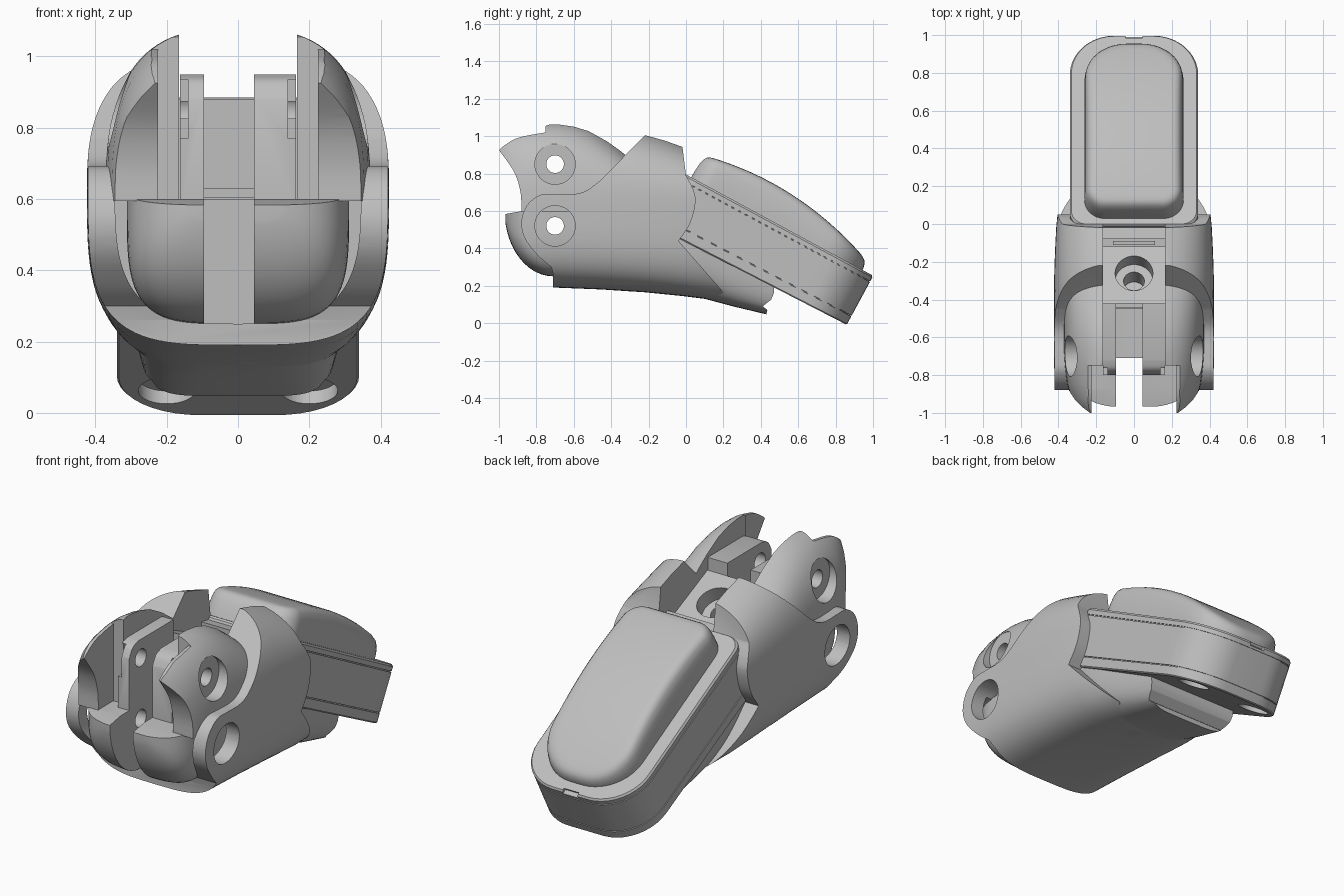
import bpy, bmesh, math
from mathutils import Vector

if "Cube" in bpy.data.objects:
    bpy.data.objects.remove(bpy.data.objects["Cube"])

grey = bpy.data.materials.new("mid_grey")
grey.diffuse_color = (0.52, 0.52, 0.52, 1)
grey.use_nodes = True
grey.node_tree.nodes["Principled BSDF"].inputs["Base Color"].default_value = grey.diffuse_color


def make(name, bm):
    bmesh.ops.recalc_face_normals(bm, faces=bm.faces)
    me = bpy.data.meshes.new(name)
    bm.to_mesh(me)
    bm.free()
    me.materials.append(grey)
    ob = bpy.data.objects.new(name, me)
    bpy.context.collection.objects.link(ob)
    return ob


def loft(name, rings, strip_cap=False):
    """Skin a list of equal-length closed rings and cap both ends."""
    bm = bmesh.new()
    vs = [[bm.verts.new(p) for p in r] for r in rings]
    n = len(vs[0])
    for a, b in zip(vs, vs[1:]):
        for i in range(n):
            bm.faces.new((a[i], a[(i + 1) % n], b[(i + 1) % n], b[i]))
    bm.faces.new(vs[0])
    t = vs[-1]
    if strip_cap:  # crossing strips for a curved pad outline
        for i in range(11, 43):
            bm.faces.new((t[i], t[i + 1], t[(20 - i) % n], t[(21 - i) % n]))
    else:
        bm.faces.new(t)
    return make(name, bm)


def prism(name, yz, x0, x1):
    return loft(name, [[(x, y, z) for y, z in yz] for x in (x0, x1)])


def box(name, x0, x1, y0, y1, z0, z1):
    return prism(name, [(y0, z0), (y1, z0), (y1, z1), (y0, z1)], x0, x1)


def cyl(name, a, b, r, n=40):
    """Cylinder between two points."""
    a, b = Vector(a), Vector(b)
    q = (b - a).to_track_quat('Z', 'Y')
    ring = [q @ Vector((r * math.cos(2 * math.pi * i / n), r * math.sin(2 * math.pi * i / n), 0)) for i in range(n)]
    return loft(name, [[p + c for p in ring] for c in (a, b)])


def oval(y, hw, zc, h, e=2.4, hb=None, eb=None, n=96):
    """Superellipse cross-section at depth y; hb, eb are the lower height and exponent."""
    out = []
    for i in range(n):
        c, s = math.cos(2 * math.pi * i / n), math.sin(2 * math.pi * i / n)
        k, f = (h, e) if s > 0 else (hb or h, eb or e)
        out.append((hw * math.copysign(abs(c) ** (2 / f), c), y, zc + k * math.copysign(abs(s) ** (2 / f), s)))
    return out


def spline(pts, k=6):
    """Smooth open curve through the points."""
    p = [Vector(q) for q in [pts[0]] + pts + [pts[-1]]]
    out = []
    for a, b, c, d in zip(p, p[1:], p[2:], p[3:]):
        for i in range(k):
            t = i / k
            out.append(tuple(0.5 * (2 * b + (c - a) * t + (2 * a - 5 * b + 4 * c - d) * t * t
                                    + (3 * b - a - 3 * c + d) * t ** 3)))
    return out + [tuple(pts[-1])]


def boolean(ob, cutter, op='DIFFERENCE'):
    m = ob.modifiers.new("cut", 'BOOLEAN')
    m.operation, m.object, m.solver = op, cutter, 'EXACT'
    dg = bpy.context.evaluated_depsgraph_get()
    me = bpy.data.meshes.new_from_object(ob.evaluated_get(dg))
    ob.modifiers.clear()
    ob.data = me
    bpy.data.objects.remove(cutter)


def bore(ob, seat):
    """Two cross pin holes with wide seats outside |x| = seat."""
    for z in (0.85, 0.52):
        boolean(ob, cyl("pin_cutter", (-0.6, -0.7, z), (0.6, -0.7, z), 0.047))
        if seat:
            for s in (-1, 1):
                boolean(ob, cyl("seat_cutter", (s * seat, -0.7, z), (s * 0.6, -0.7, z), 0.108))


def slot(ob):
    boolean(ob, box("slot_cutter", -0.095, 0.045, -1.2, -0.42, 0, 1.2))


# Outer shell: oval body with a flatter underside, trimmed by its side outline
shell = loft("shell", [oval(y, hw, .63, h, 2.55, hb, 3.6) for y, hw, h, hb in (
    (-.95, .42, .44, .44), (-.7, .423, .44, .44), (-.45, .424, .44, .45), (-.3, .423, .42, .46),
    (-.22, .421, .396, .465), (-.12, .417, .362, .475), (-.02, .412, .325, .485),
    (.06, .404, .29, .495), (.25, .365, .25, .52))])
outline = [(-.71, .08), (-.71, .26)]
outline += spline([(-.72, .30), (-.79, .36), (-.86, .45), (-.88, .54), (-.85, .63), (-.78, .685),
                   (-.70, .69), (-.60, .69), (-.53, .71), (-.45, .77)])
outline += [(-.22, 1.005), (-.02, .95)]
outline += spline([(0, .79), (.04, .71), (.05, .64), (.02, .53), (-.04, .44)])
outline += [(.20, .165), (.10, .08)]
boolean(shell, prism("shell_outline", outline, -.6, .6), 'INTERSECT')
boolean(shell, loft("cavity", [oval(y, .345, .63, .38, 2.6, .38, 3.2) for y in (-1.1, -.45)]))
boolean(shell, box("top_slot", -.165, .165, -1.2, .2, .6, 1.3))
bore(shell, .30)

# Upper pair of curved claws
claws = loft("upper_claws", [oval(y, hw, .6, h * .98, 2.8) for y, hw, h in (
    (-1.005, .275, .46), (-.97, .305, .463), (-.93, .33, .47), (-.85, .354, .48), (-.75, .367, .49),
    (-.68, .371, .49), (-.6, .372, .478), (-.52, .372, .452), (-.42, .372, .393), (-.35, .37, .34), (-.28, .365, .28))])
side = spline([(-.88, .595), (-.885, .7), (-.92, .81), (-1.0, .925)])
side += spline([(-.985, .94), (-.9, .99), (-.75, 1.02)])
side += spline([(-.75, 1.055), (-.68, 1.07), (-.55, 1.045), (-.42, .98), (-.28, .88)]) + [(-.28, .595)]
boolean(claws, prism("claw_outline", side, -.6, .6), 'INTERSECT')
boolean(claws, box("claw_gap", -.165, .165, -1.2, 0, 0, 1.3))
boolean(claws, box("claw_relief", -.225, .225, -1.2, -.75, .4, 1.3))
bore(claws, .30)

# Lower rounded knuckles, split by the centre slot
rings = []
for i in range(13):
    t = .985 * math.sin(math.pi / 2 * (1 - i / 12))
    rings.append(oval(-.71 - .26 * t, .312 * (1 - t ** 3.2) ** (1 / 3.2), .6, .35 * (1 - t ** 2) ** .5, 4))
knuckles = loft("lower_knuckles", rings + [oval(-.42, .312, .6, .35, 4)])
boolean(knuckles, prism("knuckle_outline", [(-1.1, 0), (-.42, 0), (-.42, .6), (-.87, .6), (-1.1, .56)], -.5, .5), 'INTERSECT')
slot(knuckles)
bore(knuckles, 0)

# Hinge plates beside the centre slot
plates = prism("hinge_plates", [(-.8, .57), (-.42, .57), (-.42, .95)]
               + spline([(-.72, .95), (-.77, .93), (-.8, .88)]), -.163, .163)
slot(plates)
for s in (-1, 1):
    boolean(plates, box("step_cutter", s * .14, s * .3, -.9, -.74, .77, .935))
bore(plates, 0)

# Centre block with a tilted stepped bore, and the clip behind it
ang = math.radians(28.4)
U = Vector((0, math.cos(ang), -math.sin(ang)))
N = Vector((0, math.sin(ang), math.cos(ang)))
A = Vector((0, 0, .79))
block = prism("centre_block", [(-.42, .28), (-.42, .88), (-.12, .745), (-.12, .68), (-.08, .68),
                               (-.08, .79), (.02, .77), (.02, .28)], -.165, .165)
c = Vector((0, -.26, .81))
boolean(block, cyl("bore_cutter", c - N * .09, c + N * .2, .1))
boolean(block, cyl("screw_cutter", c - N * .2, c + N * .2, .055))
box("cross_bar", -.095, .045, -.445, -.41, .605, .63)
box("clip_bar", -.11, .11, -.11, -.09, .68, .755)

# Tongue under the shell, tapering to the back up against the plate
tongue = loft("tongue", [oval(y, hw, .5, .2, e, hb) for y, hw, hb, e in (
    (-.3, .26, .315, 2.6), (-.1, .33, .345, 3), (.1, .325, .37, 3.6), (.25, .305, .41, 4.5), (.48, .28, .465, 6))])
side = [(-.3, .1), (.1, .08), (.425, .03), (.435, .07), (.41, .09), (.455, .125),
        (.47, .16), (.47, .215), (-.1, .5), (-.3, .5)]
boolean(tongue, prism("tongue_outline", side, -.6, .6), 'INTERSECT')


def pad_outline(hw, u0, u1, rn, rf, height):
    """Rounded plan outline in the tilted frame, height given as a function of u."""
    pts = []
    for cx, cu, r, a0 in ((hw - rf, u1 - rf, rf, 0), (-hw + rf, u1 - rf, rf, 90),
                          (-hw + rn, u0 + rn, rn, 180), (hw - rn, u0 + rn, rn, 270)):
        for i in range(11):
            a = math.radians(a0 + 9 * i)
            pts.append((cx + r * math.cos(a), cu + r * math.sin(a)))
        if a0 in (90, 270):  # subdivide the long sides
            ua, ub = (u1 - rf, u0 + rn) if a0 == 90 else (u0 + rn, u1 - rf)
            pts += [(math.copysign(hw, pts[-1][0]), ua + (ub - ua) * i / 12) for i in range(1, 12)]
    return [Vector((x, 0, 0)) + A + U * u + N * height(u) for x, u in pts]


# Long tilted foot plate with two fine seams, slightly thicker towards the shell
steps = [(-.294, .006), (-.288, 0), (-.243, 0), (-.2425, .006), (-.2385, .006), (-.238, 0),
         (-.034, 0), (-.0335, .005), (-.0295, .005), (-.029, 0), (-.006, 0), (.004, .008)]
plate = loft("foot_plate", [pad_outline(.34 - i, i - .01, 1.136 - i, .08, .235 - i,
                                        lambda u, h=h: h * (1.08 - .07 * u)) for h, i in steps])
for s in (-1, 1):
    p = A + U * .98 + Vector((s * .2, 0, 0))
    boolean(plate, cyl("recess_cutter", p - N * .4, p - N * .255, .08))
p = A + U * 1.133
boolean(plate, cyl("notch_cutter", p - Vector((.045, 0, 0)), p + Vector((.045, 0, 0)), .022, 4))

# Domed cushion on the plate
cushion = [(-.05, 0), (.3, 0), (.66, .006), (.86, .016), (.95, .03), (.988, .047), (1, .07)]
loft("cushion", [pad_outline(.262 - i, .03 + i * .8, 1.07 - i, .11 - i, .225 - i * .8,
                             lambda u, t=t: t * (.184 - .3 * (u - .42) ** 2)) for t, i in cushion], True)

# Smooth shading with sharp edges kept
for ob in bpy.context.scene.objects:
    ob.select_set(True)
bpy.context.view_layer.objects.active = shell
bpy.ops.object.shade_smooth_by_angle(angle=math.radians(30))
